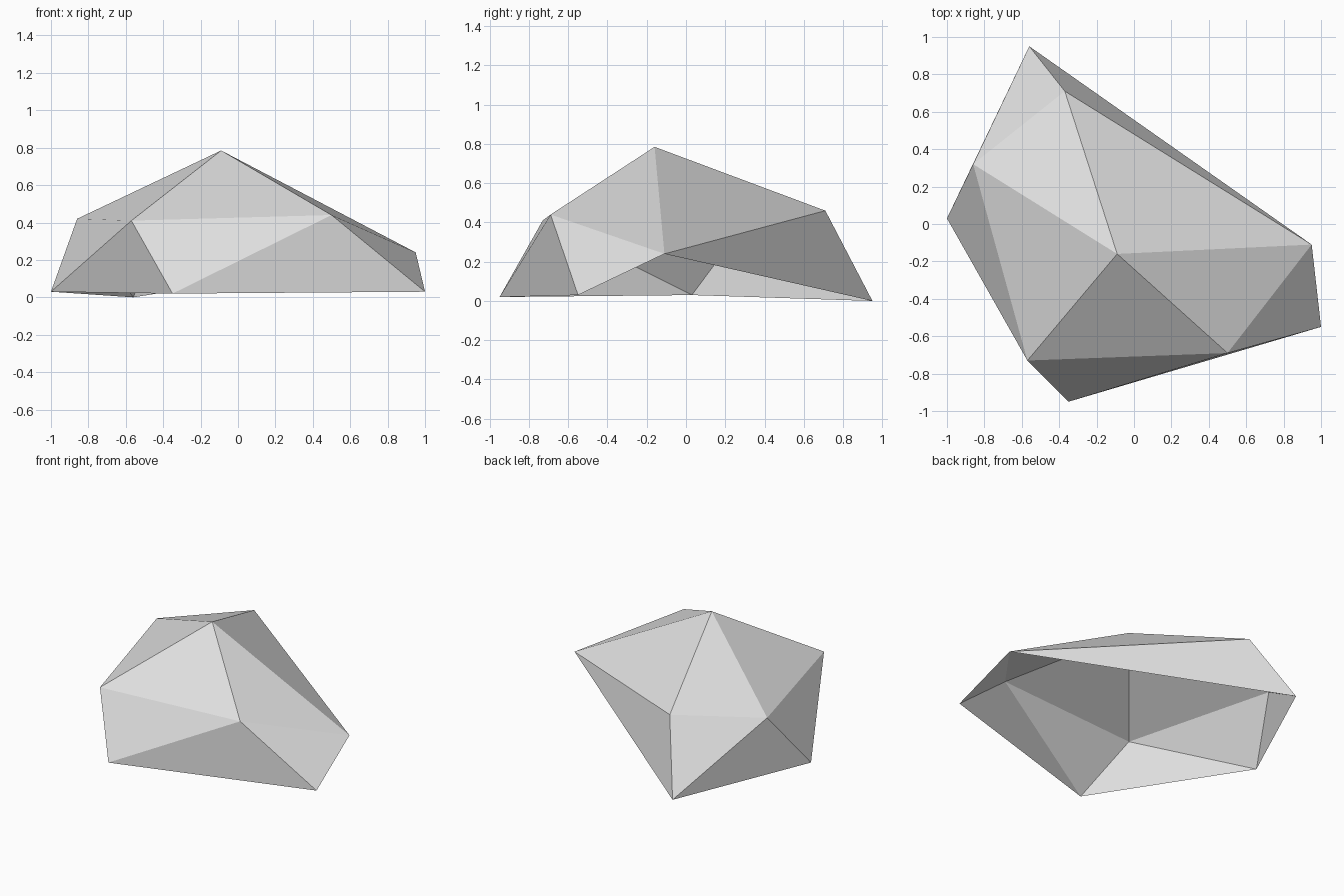
import bpy
import bmesh

default_cube = bpy.data.objects.get("Cube")
if default_cube:
    bpy.data.objects.remove(default_cube, do_unlink=True)


def flat_material(name, colour):
    mat = bpy.data.materials.new(name)
    mat.use_nodes = True
    mat.diffuse_color = colour
    shader = next(n for n in mat.node_tree.nodes if n.type == 'BSDF_PRINCIPLED')
    shader.inputs["Base Color"].default_value = colour
    shader.inputs["Roughness"].default_value = 0.9
    return mat


# Corners of the boulder: ground rim, shoulder ring and summit
corners = {
    "rim_left": (-1, .03, .03),
    "rim_front": (-.35, -.95, .02),
    "rim_right": (1, -.55, .03),
    "rim_back": (-.56, .95, 0),
    "shoulder_front_left": (-.57, -.73, .41),
    "shoulder_front_right": (.5, -.69, .44),
    "shoulder_right": (.95, -.11, .24),
    "shoulder_back": (-.37, .71, .46),
    "shoulder_left": (-.86, .32, .42),
    "summit": (-.09, -.16, .785),
}

bm = bmesh.new()
vert = {name: bm.verts.new(co) for name, co in corners.items()}
ring = [name for name in corners if name.startswith("shoulder")]


def facet(*names):
    bm.faces.new([vert[n] for n in names])


# Crown: a fan from the shoulder ring up to the summit
for here, following in zip(ring, ring[1:] + ring[:1]):
    facet(here, following, "summit")

# Skirt: facets from the ground rim up to the shoulders, open underneath
facet("rim_left", "rim_front", "shoulder_front_left")
facet("rim_front", "shoulder_front_right", "shoulder_front_left")
facet("rim_front", "rim_right", "shoulder_front_right")
facet("rim_right", "shoulder_right", "shoulder_front_right")
facet("shoulder_right", "rim_back", "shoulder_back")
facet("rim_back", "shoulder_left", "shoulder_back")
facet("rim_back", "rim_left", "shoulder_left")
facet("rim_left", "shoulder_front_left", "shoulder_left")

mesh = bpy.data.meshes.new("boulder")
bm.to_mesh(mesh)
bm.free()
mesh.materials.append(flat_material("stone_grey", (.75, .75, .75, 1)))

boulder = bpy.data.objects.new("boulder", mesh)
bpy.context.collection.objects.link(boulder)
